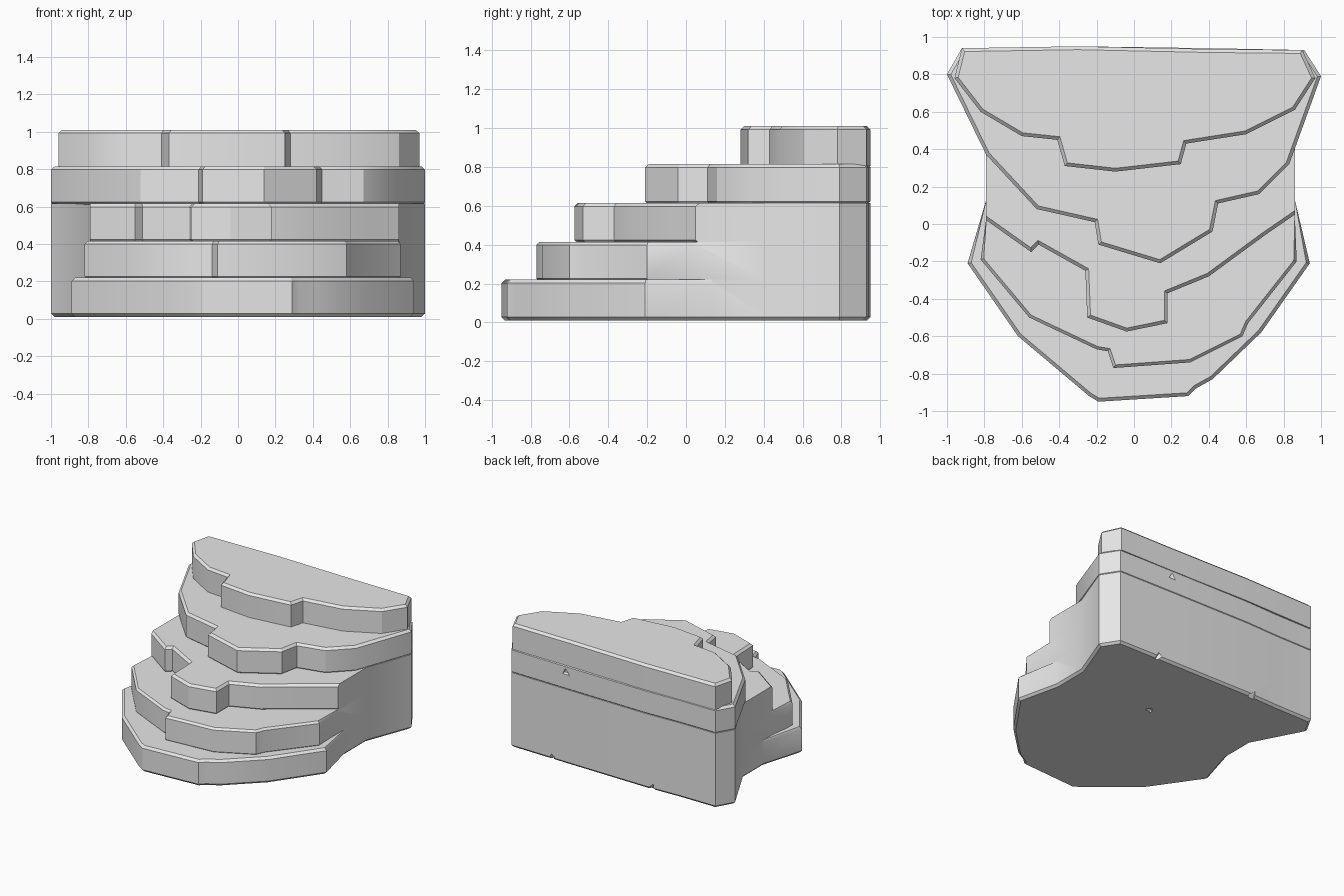
import bpy, bmesh, math
from mathutils import Matrix

cube = bpy.data.objects.get("Cube")
if cube:
    bpy.data.objects.remove(cube, do_unlink=True)

stone = bpy.data.materials.new("grey_stone")
stone.use_nodes = True
GREY = (0.8, 0.8, 0.8, 1)
stone.diffuse_color = GREY
stone.node_tree.nodes["Principled BSDF"].inputs["Base Color"].default_value = GREY

# Shared rear wall, from its left side round to its right side
REAR = [(0.86, 0.42), (1, 0.79), (0.91, 0.93), (0.4, 0.94), (-0.3, 0.95),
        (-0.6, 0.94), (-0.92, 0.94), (-1, 0.8), (-0.79, 0.4)]

# Each step: name, bottom, top, front edge from right to left
STEPS = [
    ("bottom_step", 0.01, 0.22,
     [(-0.79, 0.13), (-0.89, -0.21), (-0.62, -0.6), (-0.24, -0.92), (-0.19, -0.95),
      (0.29, -0.92), (0.33, -0.88), (0.42, -0.83), (0.68, -0.58), (0.94, -0.21), (0.86, 0.13)]),
    ("second_step", 0.21, 0.415,
     [(-0.79, 0.03), (-0.82, -0.19), (-0.56, -0.5), (-0.2, -0.67), (-0.14, -0.68),
      (-0.11, -0.77), (0.3, -0.74), (0.58, -0.6), (0.61, -0.53), (0.87, -0.2), (0.86, 0.04)]),
    ("third_step", 0.405, 0.615,
     [(-0.79, 0.02), (-0.55, -0.15), (-0.51, -0.11), (-0.26, -0.25), (-0.25, -0.5),
      (-0.04, -0.575), (0.18, -0.53), (0.18, -0.37), (0.4, -0.28), (0.7, -0.06), (0.86, 0.05)]),
    ("fourth_step", 0.605, 0.815,
     [(-0.79, 0.37), (-0.52, 0.08), (-0.21, 0.01), (-0.19, -0.11), (0.14, -0.21),
      (0.42, -0.04), (0.45, 0.11), (0.67, 0.16), (0.83, 0.32)]),
    ("top_step", 0.805, 1.01,
     [(-0.96, 0.78), (-0.82, 0.6), (-0.6, 0.47), (-0.41, 0.45), (-0.37, 0.31),
      (-0.1, 0.28), (0.25, 0.32), (0.28, 0.43), (0.6, 0.48), (0.86, 0.61), (0.97, 0.78)]),
]


def finish(obj):
    obj.data.materials.append(stone)
    bpy.ops.object.select_all(action='DESELECT')
    bpy.context.view_layer.objects.active = obj
    obj.select_set(True)
    bpy.ops.object.shade_smooth_by_angle(angle=math.radians(28))


def link(name, bm):
    bmesh.ops.recalc_face_normals(bm, faces=bm.faces)
    mesh = bpy.data.meshes.new(name)
    bm.to_mesh(mesh)
    bm.free()
    obj = bpy.data.objects.new(name, mesh)
    bpy.context.collection.objects.link(obj)
    return obj


# Triangular chips knocked out of the back, base and lower edges
bm = bmesh.new()
CHIPS = [(0.42, 0.94, 0.75), (-0.35, 0.94, 0.02), (0.55, 0.94, 0.02),
         (-0.9, 0.52, 0.01), (0.94, 0.55, 0.01), (0.1, 0.3, 0.01)]
for i, place in enumerate(CHIPS):
    bmesh.ops.create_cone(bm, segments=3, radius1=0.045, radius2=0.02, depth=0.05, cap_ends=True,
                          matrix=Matrix.Translation(place) @ Matrix.Rotation(i + 0.3, 4, 'Z')
                          @ Matrix.Rotation(math.pi / 2, 4, 'X'))
cutter = link("chip_cutter", bm)
cutter.hide_render = True
cutter.display_type = 'WIRE'
cutter.hide_set(True)

for level, (name, low, high, front) in enumerate(STEPS):
    top_step = level == 4
    rear = REAR[1:-1] if not top_step else [(0.9, 0.93), (0.4, 0.935), (-0.3, 0.95), (-0.92, 0.94)]
    if level < 3:
        rear = REAR
    outline = front + rear
    bm = bmesh.new()
    base = bm.faces.new([bm.verts.new((x, y, low)) for x, y in outline])
    lifted = bmesh.ops.extrude_face_region(bm, geom=[base])["geom"]
    for v in lifted:
        if isinstance(v, bmesh.types.BMVert):
            v.co.z = high
    bmesh.ops.recalc_face_normals(bm, faces=bm.faces)

    # Worn rims: stepped fronts everywhere, full outline on the two upper tiers
    shared = set((round(x, 2), round(y, 2)) for x, y in REAR)

    def worn(e):
        a, b = (v.co for v in e.verts)
        if abs(a.z - b.z) > 0.01:
            return False
        if level > 2:
            return a.z > low + 0.01 or level == 3
        wall = any((round(p.x, 2), round(p.y, 2)) in shared for p in (a, b))
        return not wall or (level == 0 and a.z < 0.1)

    bmesh.ops.bevel(bm, geom=[e for e in bm.edges if worn(e)], offset=0.018,
                    segments=1, affect='EDGES', clamp_overlap=True)
    obj = link(name, bm)
    if level in (0, 3):
        cut = obj.modifiers.new("chips", 'BOOLEAN')
        cut.operation = 'DIFFERENCE'
        cut.solver = 'EXACT'
        cut.object = cutter
    finish(obj)
